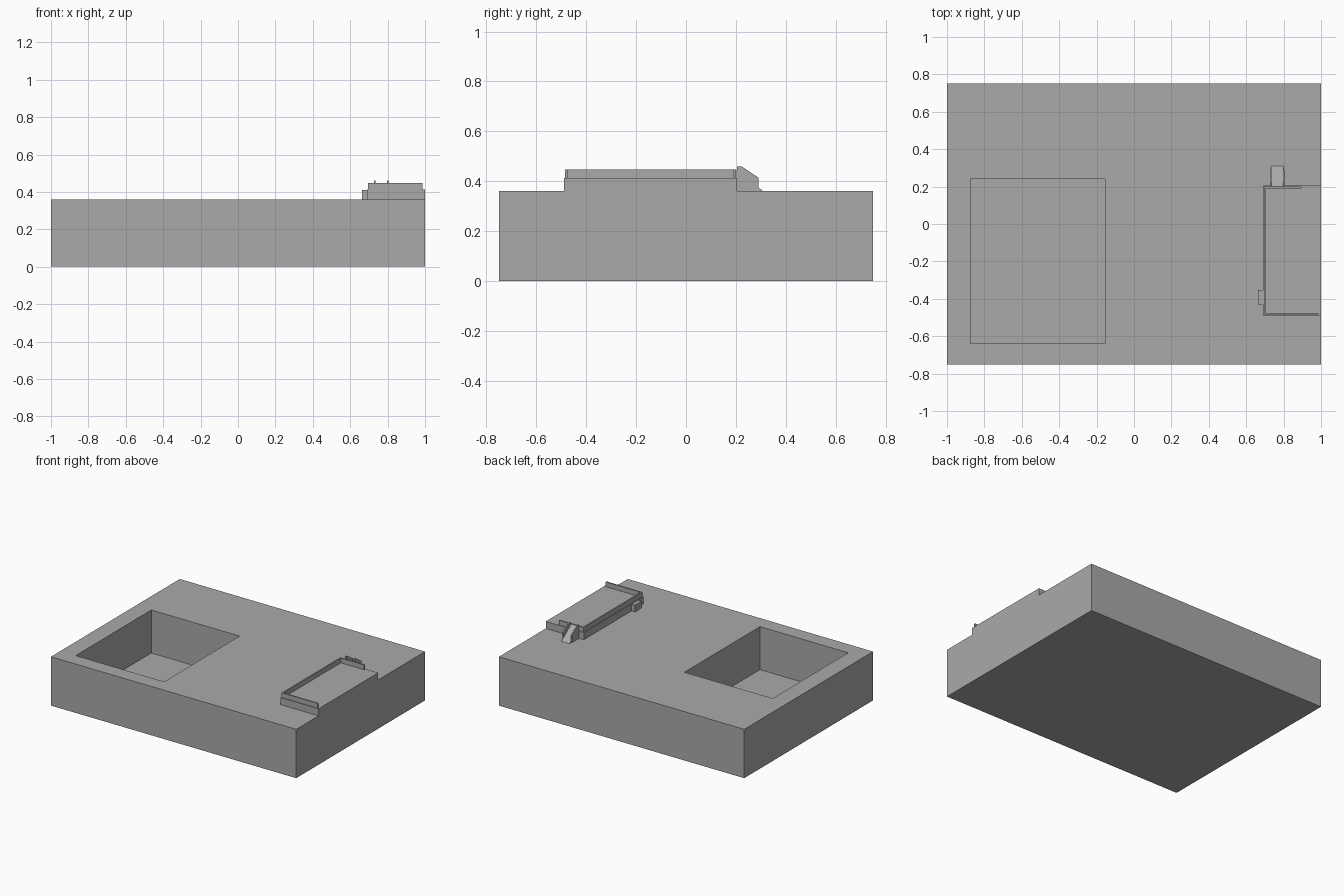
import bpy, bmesh

cube = bpy.data.objects.get("Cube")
if cube:
    bpy.data.objects.remove(cube, do_unlink=True)

grey = bpy.data.materials.new("plain grey")
grey.use_nodes = True
grey.diffuse_color = (0.4, 0.4, 0.4, 1)
grey.node_tree.nodes["Principled BSDF"].inputs["Base Color"].default_value = (0.4, 0.4, 0.4, 1)

TOP = 0.36      # ground level
SUNK = 0.355    # parts start slightly inside the ground
DECK = 0.412    # platform floor
RIM = 0.447     # top of the platform rim


def finish(name, bm):
    bmesh.ops.recalc_face_normals(bm, faces=bm.faces)
    mesh = bpy.data.meshes.new(name)
    bm.to_mesh(mesh)
    bm.free()
    mesh.materials.append(grey)
    obj = bpy.data.objects.new(name, mesh)
    bpy.context.collection.objects.link(obj)
    return obj


def box_mesh(x, y, z):
    bm = bmesh.new()
    bmesh.ops.create_cube(bm, size=1)
    for v in bm.verts:
        v.co = [r[0] if c < 0 else r[1] for c, r in zip(v.co, (x, y, z))]
    bm.normal_update()
    return bm


def box(name, x, y, z):
    return finish(name, box_mesh(x, y, z))


def side_profile(name, points, x):
    """Extrude a (y, z) outline across the x range."""
    bm = bmesh.new()
    face = bm.faces.new([bm.verts.new((x[0], y, z)) for y, z in points])
    moved = bmesh.ops.extrude_face_region(bm, geom=[face], use_keep_orig=True)["geom"]
    bmesh.ops.translate(bm, vec=(x[1] - x[0], 0, 0),
                        verts=[g for g in moved if isinstance(g, bmesh.types.BMVert)])
    return finish(name, bm)


# Ground block with a rectangular pit
bm = box_mesh((-1, 1), (-0.75, 0.75), (0, TOP))
lid = max(bm.faces, key=lambda f: f.calc_center_median().z)
bmesh.ops.inset_individual(bm, faces=[lid], thickness=0.1)
for v in lid.verts:
    v.co.x = -0.875 if v.co.x < 0 else -0.155
    v.co.y = -0.64 if v.co.y < 0 else 0.24
pit = bmesh.ops.extrude_discrete_faces(bm, faces=[lid])["faces"][0]
for v in pit.verts:
    v.co.z = 0.043
finish("ground_block", bm)

# Platform and its thin rim, open on the outer side
box("platform", (0.69, 1), (-0.49, 0.205), (SUNK, DECK))
box("rim_side", (0.695, 0.705), (-0.485, 0.2), (DECK - 0.005, RIM))
box("rim_front", (0.695, 0.987), (-0.485, -0.475), (DECK - 0.005, RIM))
box("rim_back", (0.695, 0.895), (0.19, 0.2), (DECK - 0.005, RIM))

# Small box beside the platform
box("side_box", (0.662, 0.692), (-0.43, -0.352), (SUNK, 0.41))

# Ramp between two thin cheeks
side_profile("ramp", [(0.2, SUNK), (0.2, 0.445), (0.31, TOP), (0.31, SUNK)], (0.733, 0.8))
cheek = [(0.205, SUNK), (0.205, 0.46), (0.222, 0.46), (0.29, 0.415), (0.29, SUNK)]
for name, x in (("ramp_cheek_right", 0.728), ("ramp_cheek_left", 0.797)):
    side_profile(name, cheek, (x, x + 0.008))
